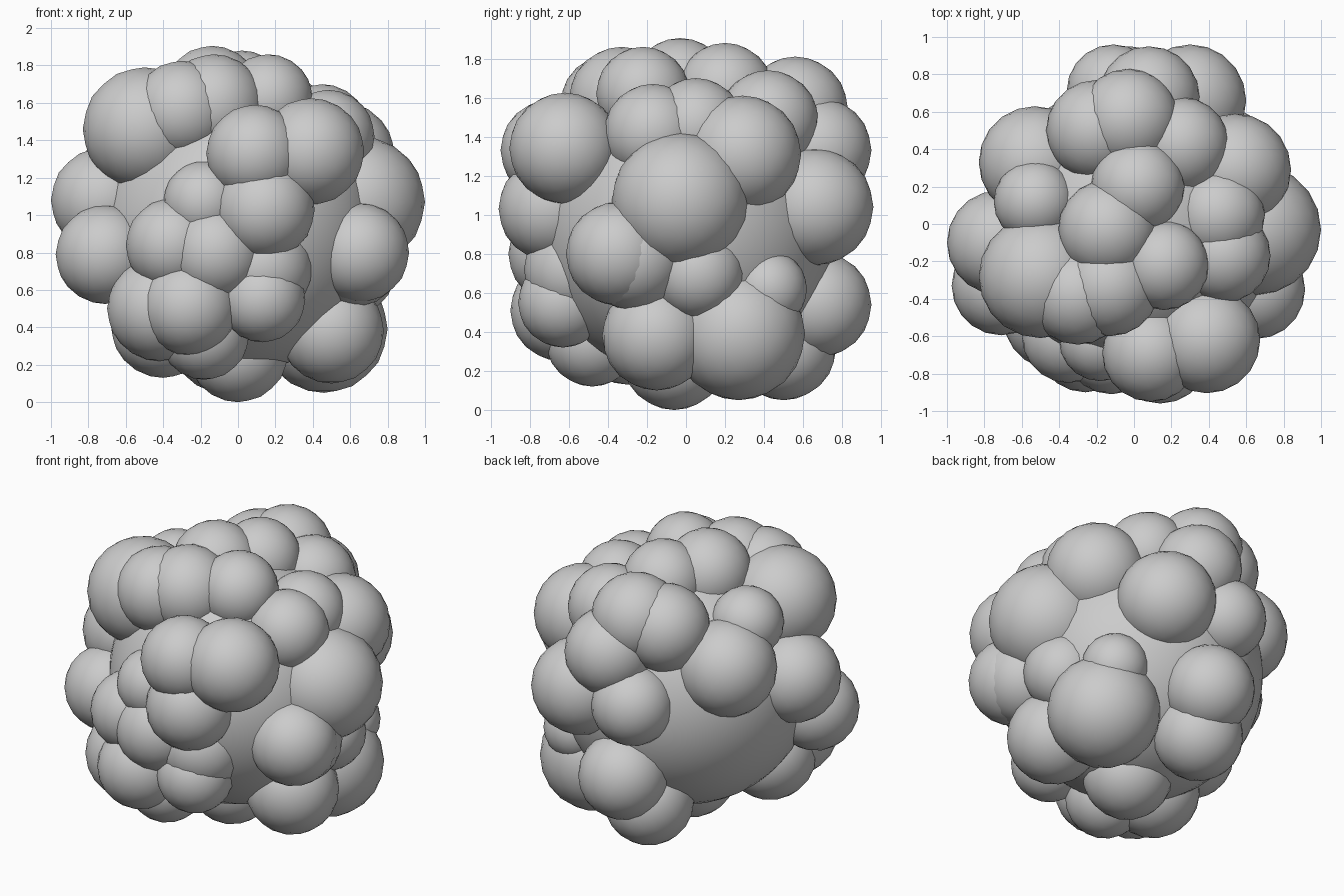
import bpy


def ball(name, x, y, z, r, detail=3):
    bpy.ops.mesh.primitive_ico_sphere_add(subdivisions=detail, radius=r, location=(x, y, z))
    ob = bpy.context.object
    ob.name = name
    bpy.ops.object.shade_smooth()
    return ob


# round core that holds the cluster together
ball("core", 0, 0, 0.93, 0.77, 4)

# lobes grouped by side: x, y, z, radius
front = [
    (.39, -.62, 1.34, .285), (.09, -.69, 1.33, .26), (.14, -.69, 1.03, .27),
    (-.26, -.64, .51, .26), (-.42, -.5, .5, .28), (.13, -.63, .55, .23),
    (.14, -.57, .72, .26), (-.35, -.6, .84, .25), (-.12, -.65, .8, .26),
    (-.18, -.62, 1.07, .22),
]
left = [
    (-.71, -.33, .79, .265), (-.72, -.1, 1.08, .28), (-.5, -.28, 1.46, .33),
    (-.53, .12, 1.47, .22), (-.53, .33, 1.25, .30),
]
top = [
    (-.30, -.38, 1.56, .265), (-.13, -.33, 1.59, .27), (-.14, -.03, 1.64, .265),
    (.16, -.22, 1.62, .24), (.02, .2, 1.63, .25), (-.03, .56, 1.54, .27),
    (-.2, .5, 1.49, .27), (.25, .42, 1.48, .26),
]
right = [
    (.54, .29, 1.31, .30), (.48, -.17, 1.42, .25), (.45, .05, 1.45, .25),
    (.65, -.03, 1.07, .35), (.65, -.35, .8, .265), (.62, -.27, .78, .27),
    (.5, -.15, .38, .28), (.46, .27, .39, .34), (.6, .06, .7, .24),
    (.5, .42, .62, .2),
]
back = [
    (.08, .68, 1.33, .27), (.3, .66, 1.04, .30), (-.11, .71, 1.04, .25),
    (-.02, .68, .54, .27),
]
bottom = [
    (-.08, .5, .32, .27), (0, -.06, .27, .27), (-.4, -.3, .41, .28),
    (-.18, -.48, .36, .24),
]

for side, lobes in (("front", front), ("left", left), ("top", top),
                    ("right", right), ("back", back), ("bottom", bottom)):
    for i, lobe in enumerate(lobes):
        ball(f"{side}_lobe_{i + 1}", *lobe)
